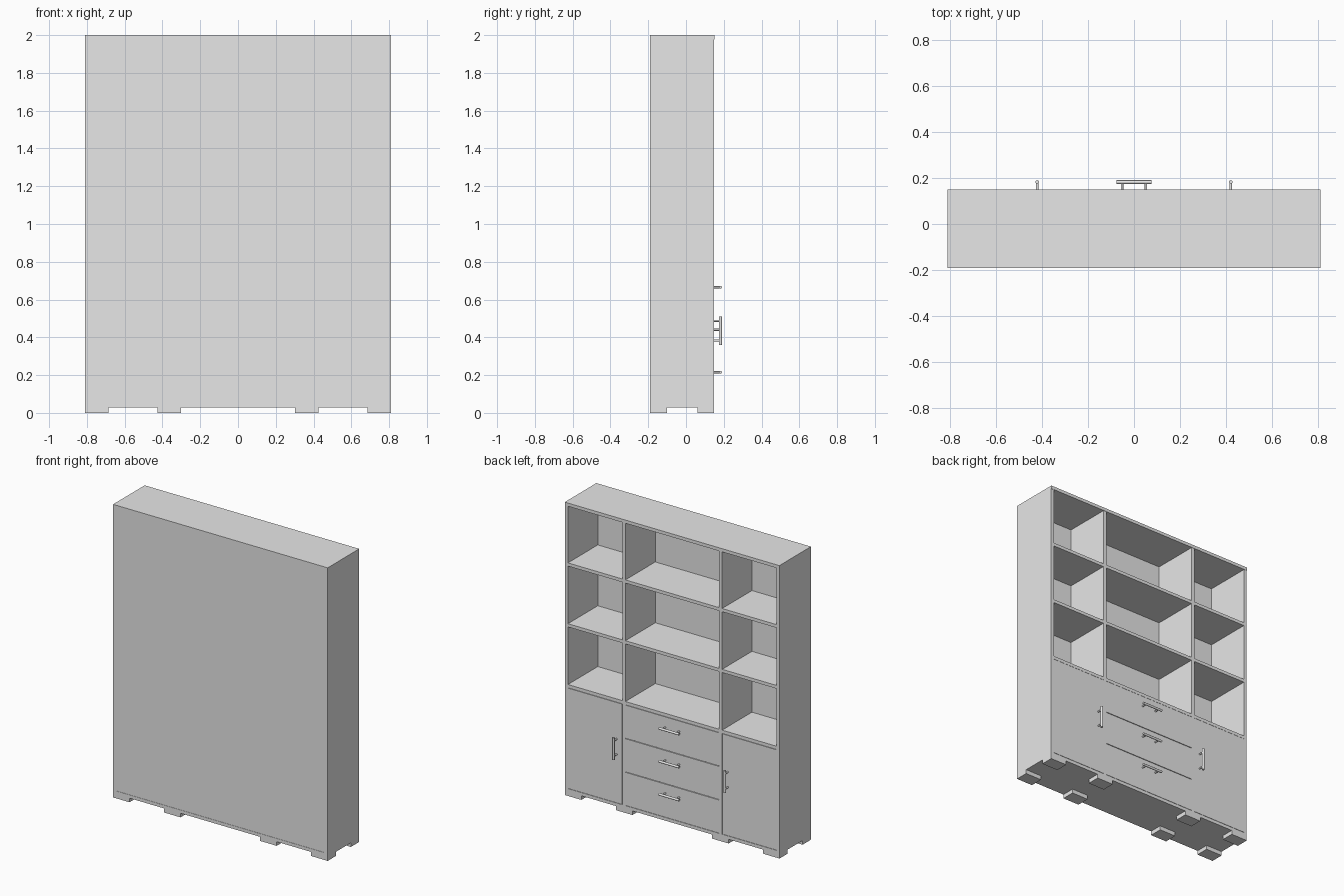
import bpy
import bmesh
from mathutils import Matrix, Vector

cube = bpy.data.objects.get("Cube")
if cube:
    bpy.data.objects.remove(cube, do_unlink=True)

grey = bpy.data.materials.new("plain grey")
grey.use_nodes = True
grey.diffuse_color = (0.8, 0.8, 0.8, 1)
grey.node_tree.nodes["Principled BSDF"].inputs["Base Color"].default_value = (0.8, 0.8, 0.8, 1)

# Main dimensions
W, BACK, FRONT = 0.81, -0.19, 0.148
T = 0.022
BASE, TOP = 0.028, 2.0
INNER = W - T
DIV = 0.365
GAP = 0.002


def finish(name, bm):
    mesh = bpy.data.meshes.new(name)
    bm.to_mesh(mesh)
    bm.free()
    mesh.materials.append(grey)
    obj = bpy.data.objects.new(name, mesh)
    bpy.context.collection.objects.link(obj)
    return obj


def box(name, x0, x1, y0, y1, z0, z1):
    bm = bmesh.new()
    size = Matrix.Diagonal((x1 - x0, y1 - y0, z1 - z0, 1))
    centre = Matrix.Translation(((x0 + x1) / 2, (y0 + y1) / 2, (z0 + z1) / 2))
    bmesh.ops.create_cube(bm, size=1, matrix=centre @ size)
    return finish(name, bm)


def rod(bm, a, b, radius):
    a, b = Vector(a), Vector(b)
    turn = (b - a).to_track_quat("Z", "Y").to_matrix().to_4x4()
    bmesh.ops.create_cone(bm, cap_ends=True, segments=16, radius1=radius, radius2=radius,
                          depth=(b - a).length, matrix=Matrix.Translation((a + b) / 2) @ turn)


def handle(name, x, z, axis):
    # Bar on two posts, along the given axis
    bm = bmesh.new()
    axis = Vector(axis)
    mid = Vector((x, 0.182, z))
    rod(bm, mid - axis * 0.076, mid + axis * 0.076, 0.008)
    for s in (-1, 1):
        end = mid + axis * 0.052 * s
        rod(bm, (end.x, FRONT - 0.005, end.z), end, 0.0055)
    obj = finish(name, bm)
    for p in obj.data.polygons:
        p.use_smooth = len(p.vertices) == 4
    for e in obj.data.edges:
        e.use_edge_sharp = False
    cap_edges = {k for p in obj.data.polygons if len(p.vertices) > 4 for k in p.edge_keys}
    for e in obj.data.edges:
        e.use_edge_sharp = e.key in cap_edges


# Carcass
box("top_panel", -W, W, BACK, FRONT + 0.002, TOP - T, TOP)
box("bottom_panel", -INNER, INNER, BACK, FRONT, BASE, BASE + T)
box("rear_panel", -INNER, INNER, BACK + 0.002, BACK + 0.016, BASE + T, TOP - T)
for side, s in (("left", 1), ("right", -1)):
    outer, inner = sorted((s * W, s * INNER))
    box(side + "_side", outer, inner, BACK, FRONT, BASE, TOP - T)
    box(side + "_divider", s * DIV - T / 2, s * DIV + T / 2, BACK + 0.016, FRONT, BASE + T, TOP - T)

# Shelves in the three columns
columns = {"right": (-INNER, -DIV - T / 2), "middle": (-DIV + T / 2, DIV - T / 2),
           "left": (DIV + T / 2, INNER)}
SHELVES = (0.76, 1.175, 1.59)
for col, (x0, x1) in columns.items():
    for i, z in enumerate(SHELVES):
        box(f"{col}_shelf_{i + 1}", x0, x1, BACK + 0.016, FRONT - 0.001, z - T, z)

# Doors with upright handles
low, high = BASE + T, SHELVES[0] - T
for col, s in (("left", 1), ("right", -1)):
    x0, x1 = columns[col]
    box(col + "_door", x0 + GAP, x1 - GAP, FRONT - T, FRONT, low + GAP, high - GAP)
    handle(col + "_door_handle", s * 0.42, 0.435, (0, 0, 1))

# Drawers with level handles
x0, x1 = columns["middle"]
step = (high - low) / 3
for i in range(3):
    z = low + i * step
    box(f"drawer_{i + 1}", x0 + GAP, x1 - GAP, FRONT - T, FRONT, z + GAP, z + step - GAP)
    handle(f"drawer_handle_{i + 1}", 0, 0.215 + i * 0.225, (1, 0, 0))

# Feet in two rows
for row, (y0, y1) in (("rear", (BACK, -0.10)), ("front", (0.06, FRONT))):
    for i, x in enumerate((-0.748, -0.363, 0.363, 0.748)):
        box(f"{row}_foot_{i + 1}", x - 0.062, x + 0.062, y0, y1, 0, BASE)
